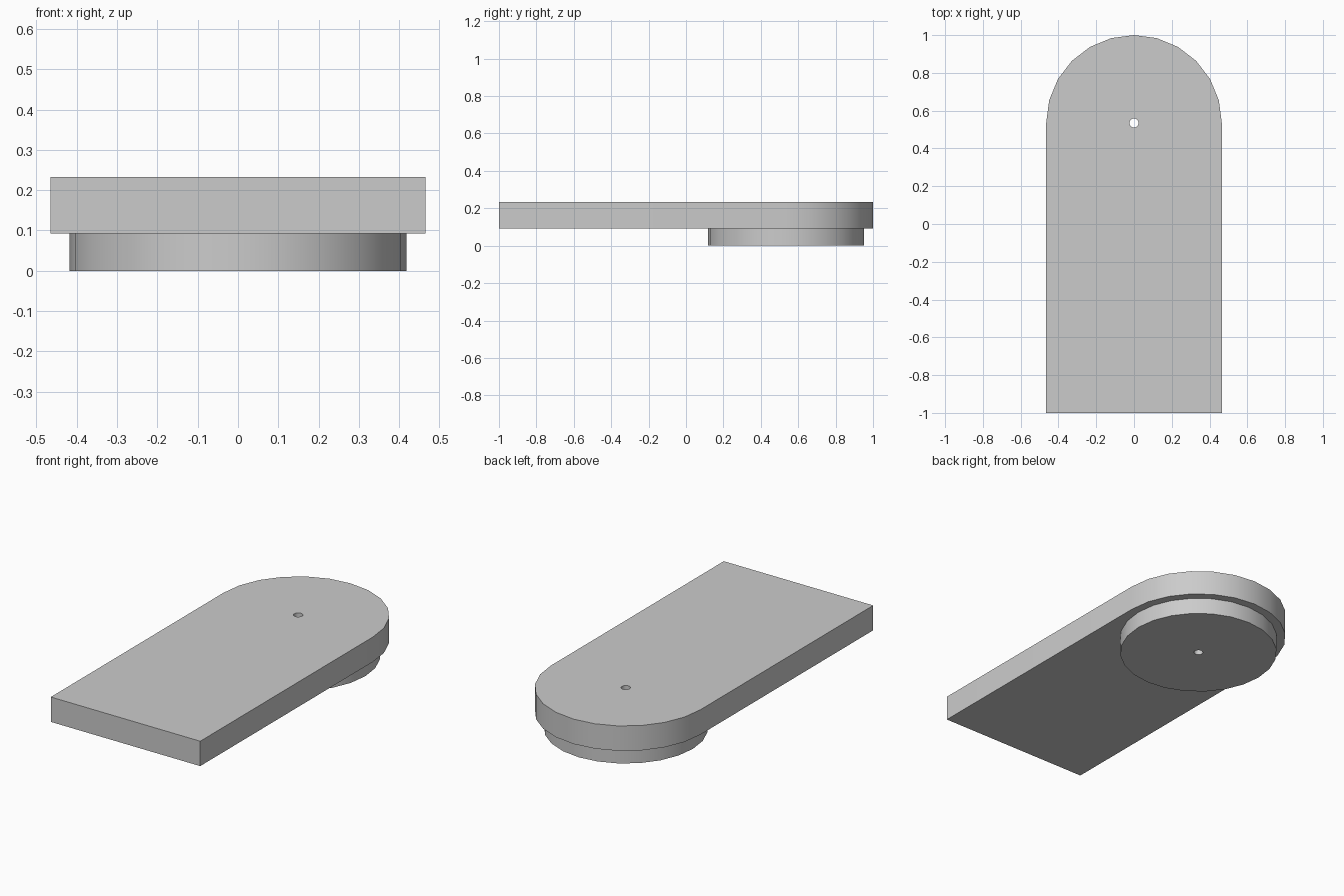
import bpy
import bmesh
from math import cos, sin, radians

cube = bpy.data.objects.get("Cube")
if cube:
    bpy.data.objects.remove(cube, do_unlink=True)

PIVOT_Y = 0.535
HALF_WIDTH = 0.465
DISC_RADIUS = 0.418
HOLE_RADIUS = 0.024
BOTTOM, JOINT, TOP = 0.0, 0.093, 0.233

grey = bpy.data.materials.new("plain grey")
grey.use_nodes = True
colour = (0.6, 0.6, 0.6, 1.0)
grey.diffuse_color = colour
grey.node_tree.nodes["Principled BSDF"].inputs["Base Color"].default_value = colour


def arc(radius, end, step=15):
    """Points around the pivot, from zero degrees up to the end angle."""
    return [(radius * cos(radians(a)), PIVOT_Y + radius * sin(radians(a)))
            for a in range(0, end, step)]


def pierced_slab(name, outline, z0, z1):
    """Extrude an outline with the pivot hole left open through it."""
    bm = bmesh.new()
    edges = []
    for loop in (outline, arc(HOLE_RADIUS, 360)):
        verts = [bm.verts.new((x, y, z0)) for x, y in loop]
        edges += [bm.edges.new((v, verts[i - 1])) for i, v in enumerate(verts)]
    bmesh.ops.triangle_fill(bm, edges=edges, use_beauty=True)
    ret = bmesh.ops.extrude_face_region(bm, geom=bm.faces[:], use_keep_orig=True)
    top = [g for g in ret["geom"] if isinstance(g, bmesh.types.BMVert)]
    bmesh.ops.translate(bm, verts=top, vec=(0, 0, z1 - z0))
    bmesh.ops.recalc_face_normals(bm, faces=bm.faces[:])
    mesh = bpy.data.meshes.new(name)
    bm.to_mesh(mesh)
    bm.free()
    mesh.materials.append(grey)
    obj = bpy.data.objects.new(name, mesh)
    bpy.context.collection.objects.link(obj)
    bpy.ops.object.select_all(action="DESELECT")
    obj.select_set(True)
    bpy.context.view_layer.objects.active = obj
    bpy.ops.object.shade_smooth_by_angle(angle=radians(30))
    return obj


# Long plate with a rounded back end
plate_outline = arc(HALF_WIDTH, 181) + [(-HALF_WIDTH, -1), (HALF_WIDTH, -1)]
pierced_slab("rounded_plate", plate_outline, JOINT, TOP)

# Round boss under the rounded end
pierced_slab("round_boss", arc(DISC_RADIUS, 360), BOTTOM, JOINT)
